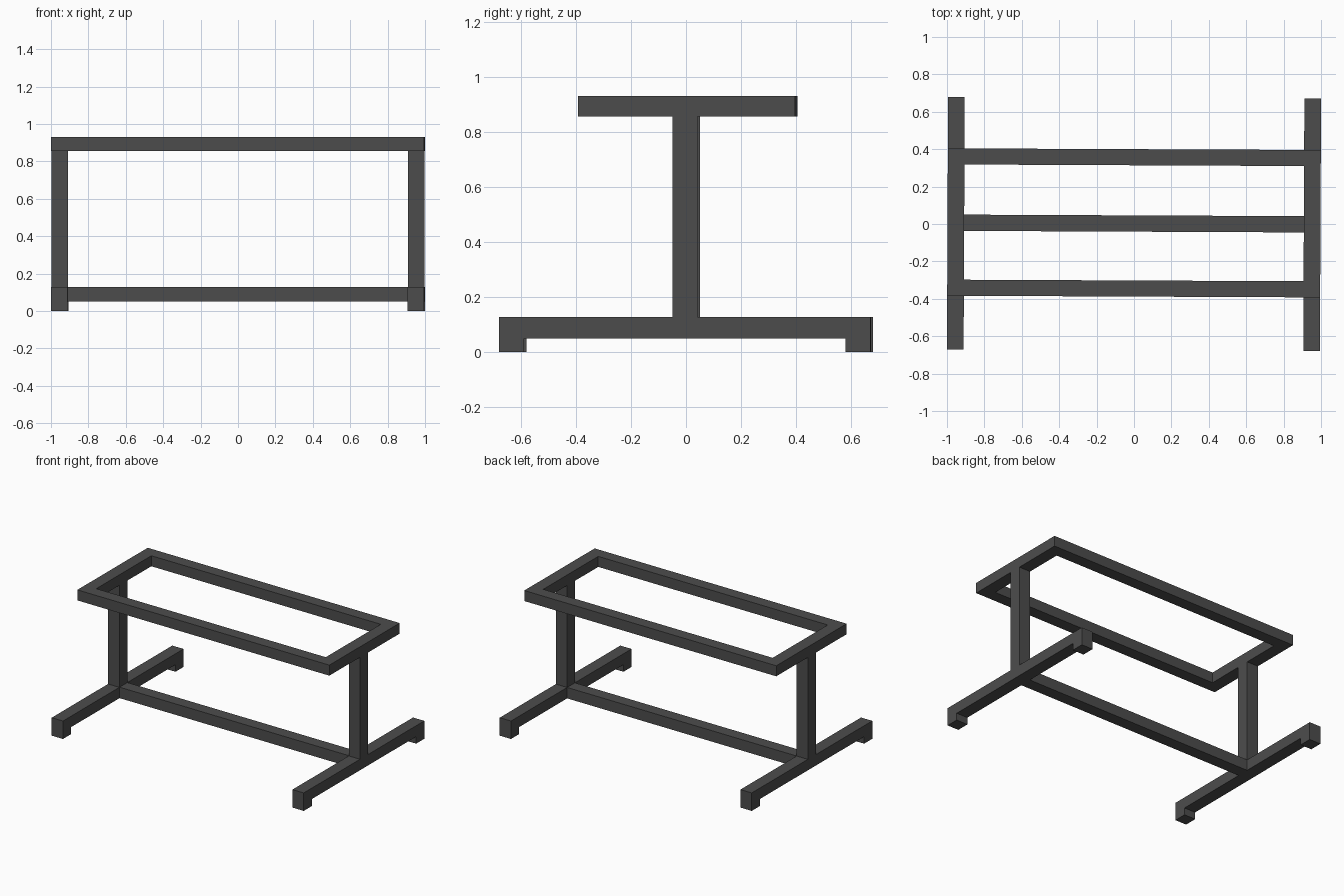
import bpy, bmesh, math
from mathutils import Matrix

if "Cube" in bpy.data.objects:
    bpy.data.objects.remove(bpy.data.objects["Cube"])

steel = bpy.data.materials.new("dark grey steel")
steel.diffuse_color = (0.073, 0.073, 0.073, 1)
steel.use_nodes = True
steel.node_tree.nodes["Principled BSDF"].inputs["Base Color"].default_value = steel.diffuse_color

TURN = Matrix.Rotation(-0.0045, 4, 'Z')   # the whole base sits very slightly turned
OUT, IN = 0.997, 0.908                    # outer and inner x of the end supports


def finish(name, bm):
    bmesh.ops.recalc_face_normals(bm, faces=bm.faces)
    bm.transform(TURN)
    me = bpy.data.meshes.new(name)
    bm.to_mesh(me)
    bm.free()
    me.materials.append(steel)
    ob = bpy.data.objects.new(name, me)
    bpy.context.collection.objects.link(ob)
    return ob


def box(name, x0, x1, y0, y1, z0, z1):
    bm = bmesh.new()
    bmesh.ops.create_cube(bm, size=1)
    for v in bm.verts:
        v.co = ((x0 + x1) / 2 + v.co.x * (x1 - x0),
                (y0 + y1) / 2 + v.co.y * (y1 - y0),
                (z0 + z1) / 2 + v.co.z * (z1 - z0))
    return finish(name, bm)


def foot_bar(name, x0, x1):
    # side profile: long bar with a pad under each end
    prof = [(-.675, 0), (-.584, 0), (-.584, .05), (.584, .05),
            (.584, 0), (.675, 0), (.675, .128), (-.675, .128)]
    bm = bmesh.new()
    face = bm.faces.new([bm.verts.new((x0, y, z)) for y, z in prof])
    ext = bmesh.ops.extrude_face_region(bm, geom=[face])
    for g in ext["geom"]:
        if isinstance(g, bmesh.types.BMVert):
            g.co.x = x1
    return finish(name, bm)


# end supports: foot bar and post on each side
for side, s in (("left", -1), ("right", 1)):
    x0, x1 = sorted((s * IN, s * OUT))
    foot_bar(side + "_foot_bar", x0, x1)
    box(side + "_post", x0, x1, -0.044, 0.046, 0.128, 0.855)

# lower stretcher between the foot bars
box("stretcher", -IN, IN, -0.041, 0.046, 0.05, 0.128)

# rectangular top frame: rings of corners joined into a closed tube
bm = bmesh.new()
rings = []
for hx, hy, z in ((OUT, .394, .855), (OUT, .394, .93), (IN, .308, .93), (IN, .308, .855)):
    rings.append([bm.verts.new((sx * hx, sy * hy + .006, z))
                  for sx, sy in ((-1, -1), (1, -1), (1, 1), (-1, 1))])
for i in range(4):
    a, b = rings[i], rings[(i + 1) % 4]
    for j in range(4):
        k = (j + 1) % 4
        bm.faces.new((a[j], a[k], b[k], b[j]))
finish("top_frame", bm)
